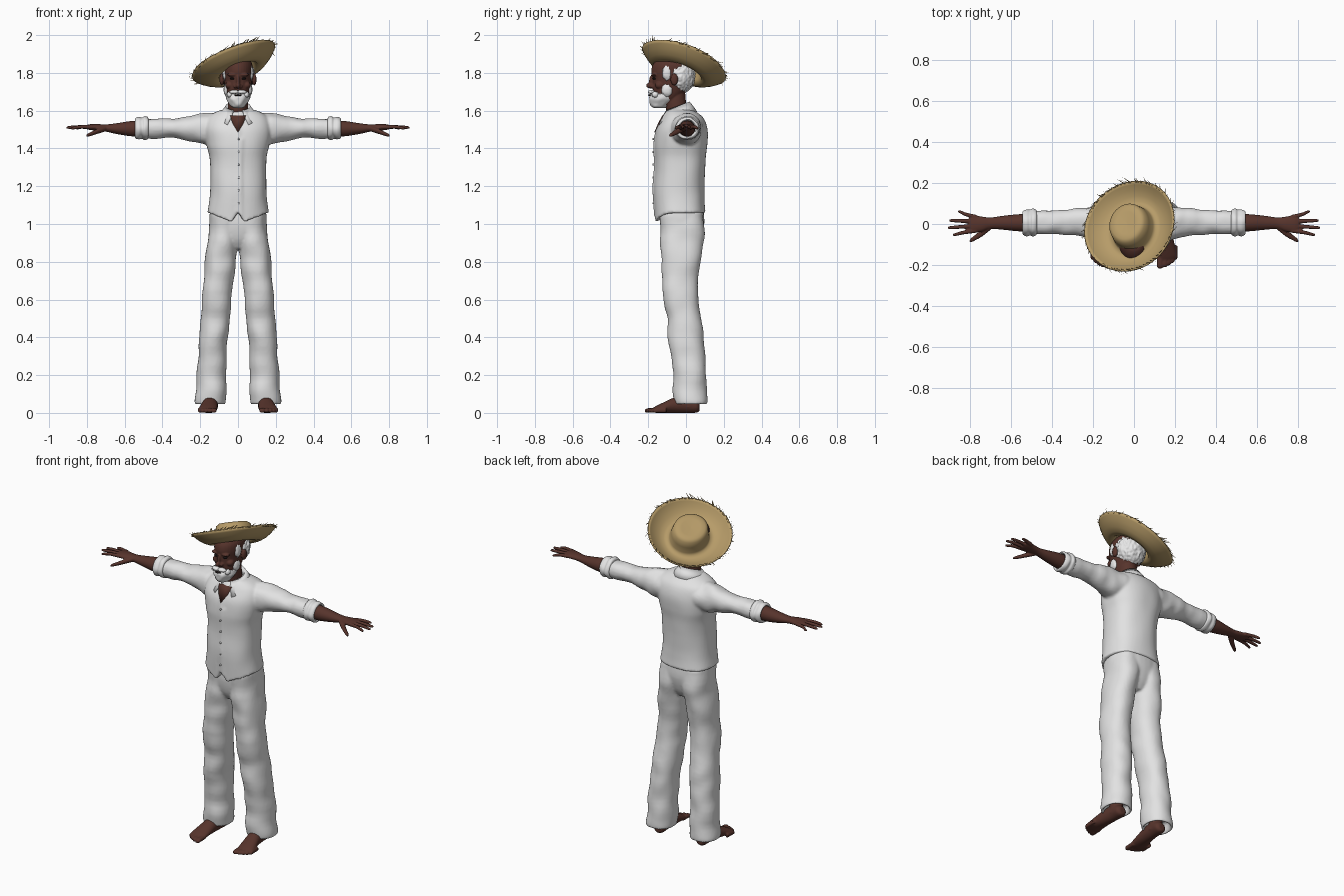
import bpy, bmesh, math, random
from mathutils import Vector, Matrix, noise

random.seed(4)


def material(name, rgb):
    m = bpy.data.materials.new(name)
    m.diffuse_color = (*rgb, 1)
    return m


CLOTH = material("white cloth", (0.76, 0.76, 0.76))
SKIN = material("brown skin", (0.095, 0.034, 0.025))
HAIR = material("white hair", (0.80, 0.80, 0.80))
STRAW = material("straw", (0.47, 0.33, 0.14))
DARK = material("dark eyes", (0.015, 0.01, 0.01))


def finish(bm, name, mat, voxel=0, smooth=0, solid=0):
    bmesh.ops.recalc_face_normals(bm, faces=bm.faces)
    for f in bm.faces:
        f.smooth = True
    me = bpy.data.meshes.new(name)
    bm.to_mesh(me)
    bm.free()
    me.materials.append(mat)
    ob = bpy.data.objects.new(name, me)
    bpy.context.collection.objects.link(ob)
    if solid:
        s = ob.modifiers.new("thickness", 'SOLIDIFY')
        s.thickness, s.offset = solid, 0
    if voxel:
        r = ob.modifiers.new("merge", 'REMESH')
        r.mode, r.voxel_size, r.use_smooth_shade = 'VOXEL', voxel, True
    if smooth:
        s = ob.modifiers.new("soften", 'SMOOTH')
        s.factor, s.iterations = 0.5, smooth
    return ob


def loft(bm, secs, axis, sides=32, p=2.0, steps=4, mirror=False, warp=None):
    """Rings (t, c1, c2, r1, r2) along an axis, joined by a smooth surface."""
    s = [Vector(q) for q in secs]
    s = [s[0]] + s + [s[-1]]
    path = []
    for i in range(1, len(s) - 2):
        a, b, c, d = s[i - 1:i + 3]
        for k in range(steps):
            u = k / steps
            path.append(0.5 * (2 * b + (c - a) * u + (2 * a - 5 * b + 4 * c - d) * u * u
                               + (3 * b - a - 3 * c + d) * u ** 3))
    path.append(s[-1])

    def place(t, u, v):
        return Vector([(t, u, v), (u, t, v), (u, v, t)][axis])

    for sgn in ((1, -1) if mirror else (1,)):
        rings, mids = [], []
        for t, c1, c2, r1, r2 in path:
            mid, ring = place(t, c1, c2), []
            for k in range(sides):
                a = 2 * math.pi * k / sides
                cu, sv = math.cos(a), math.sin(a)
                co = place(t, c1 + r1 * math.copysign(abs(cu) ** (2 / p), cu),
                           c2 + r2 * math.copysign(abs(sv) ** (2 / p), sv))
                if warp:
                    co = warp(co, mid)
                ring.append(bm.verts.new((co.x * sgn, co.y, co.z)))
            rings.append(ring)
            mids.append(mid)
        for r0, r1 in zip(rings, rings[1:]):
            for k in range(sides):
                j = (k + 1) % sides
                bm.faces.new((r0[k], r0[j], r1[j], r1[k]))
        for ring, mid in ((rings[0], mids[0]), (rings[-1], mids[-1])):
            m = bm.verts.new((mid.x * sgn, mid.y, mid.z))
            for k in range(sides):
                bm.faces.new((ring[k], ring[(k + 1) % sides], m))


def blob(bm, c, r, rough=0, mirror=False, sub=3):
    for sgn in ((1, -1) if mirror else (1,)):
        new = bmesh.ops.create_icosphere(bm, subdivisions=sub, radius=1)["verts"]
        for v in new:
            k = 1 + rough * noise.noise(v.co * 7)
            v.co = Vector((sgn * (c[0] + v.co.x * r[0] * k), c[1] + v.co.y * r[1] * k, c[2] + v.co.z * r[2] * k))


def folds(amp, fx, fz):
    def warp(v, mid):
        return v + (v - mid) * amp * noise.noise(Vector((v.x * fx, v.y * fx, v.z * fz)))
    return warp


# trousers: two legs with hollow hems and a pelvis
bm = bmesh.new()
loft(bm, [(.10, .143, .02, .066, .072), (.055, .145, .022, .068, .074), (.048, .145, .022, .08, .088),
          (.1, .143, .02, .083, .091), (.2, .14, .018, .076, .087), (.3, .135, .01, .074, .09),
          (.4, .13, 0, .075, .095), (.5, .12, -.008, .077, .093), (.6, .113, -.027, .079, .094),
          (.7, .102, -.03, .08, .096), (.8, .092, -.026, .08, .106), (.88, .085, -.022, .081, .115),
          (.95, .078, -.02, .079, .118), (1.06, .07, -.02, .076, .112)],
     2, p=2.2, mirror=True, warp=folds(.1, 9, 11))
loft(bm, [(.87, 0, -.022, .05, .07), (.92, 0, -.022, .12, .1), (1.0, 0, -.02, .15, .117),
          (1.08, 0, -.02, .148, .112)], 2, p=2.3)
finish(bm, "trousers", CLOTH, .008, 3)


# shirt: torso with pointed front hem and notch, plus sleeves
def torso(v, mid):
    v = folds(.035, 9, 7)(v, mid)
    if v.y < -.1 and abs(v.x - .004) < .016:
        v.y -= .006
    w = max(0, min(1, (1.2 - v.z) / .15))
    f = max(0, min(1, -(v.y + .03) / .1))
    hem = .008 - .062 * f * max(0, 1 - abs(v.x) / .16) + .07 * f * max(0, 1 - abs(v.x) / .035)
    v.z += w * hem
    return v


bm = bmesh.new()
loft(bm, [(1.05, 0, -.03, .163, .135), (1.12, 0, -.035, .154, .134), (1.2, 0, -.037, .148, .133),
          (1.34, 0, -.03, .149, .135), (1.42, 0, -.026, .168, .139), (1.5, 0, -.022, .18, .134),
          (1.56, 0, -.016, .165, .108), (1.595, 0, -.025, .115, .075), (1.61, 0, -.035, .06, .05)],
     2, sides=80, p=2.35, steps=6, warp=torso)
loft(bm, [(.08, 0, 1.5, .09, .088), (.18, .005, 1.507, .084, .081), (.25, .008, 1.506, .07, .07),
          (.34, .008, 1.509, .06, .05), (.44, .008, 1.506, .058, .053), (.5, .008, 1.506, .055, .052)],
     0, mirror=True, warp=folds(.13, 16, 8))
finish(bm, "shirt", CLOTH, .008, 2)

# rolled cuffs
bm = bmesh.new()
loft(bm, [(.474, .006, 1.506, .05, .047), (.478, .006, 1.506, .062, .058), (.495, .006, 1.506, .066, .061),
          (.508, .006, 1.506, .06, .055), (.525, .006, 1.506, .063, .059), (.541, .006, 1.506, .058, .055),
          (.543, .006, 1.506, .048, .045), (.52, .006, 1.506, .043, .04)],
     0, mirror=True, warp=folds(.1, 22, 22))
finish(bm, "rolled_cuffs", CLOTH)

# collar: open band folded outwards
bm = bmesh.new()
rows = []
N = 28
for i in range(N + 1):
    a = math.radians(22 + 316 * i / N)
    back = (1 - math.cos(a)) / 2
    s, c = math.sin(a), -math.cos(a)
    tip = max(0, 1 - min(i, N - i) / 4)
    rows.append([bm.verts.new(q) for q in (
        (s * .06, -.045 + c * .055, 1.565 + .04 * back),
        (s * .066, -.045 + c * .065, 1.598 + .047 * back),
        (s * .083, -.043 + c * .083, 1.572 + .045 * back),
        (s * (.098 + .05 * tip), -.041 + c * (.097 + .012 * tip), 1.548 + .045 * back - .025 * tip))])
for r0, r1 in zip(rows, rows[1:]):
    for k in range(3):
        bm.faces.new((r0[k], r0[k + 1], r1[k + 1], r1[k]))
finish(bm, "collar", CLOTH, solid=.006)

# shirt buttons
bm = bmesh.new()
for i in range(6):
    m = Matrix.Translation((.004, -.172, 1.11 + .068 * i)) @ Matrix.Rotation(math.pi / 2, 4, 'X')
    bmesh.ops.create_cone(bm, cap_ends=True, segments=10, radius1=.005, radius2=.005, depth=.012, matrix=m)
finish(bm, "buttons", CLOTH)

# bare chest in the open neckline
bm = bmesh.new()
tri = [(-.042, -.125, 1.575), (.042, -.125, 1.575), (.03, -.147, 1.535), (0, -.168, 1.485), (-.03, -.147, 1.535)]
base = [bm.verts.new(q) for q in tri]
rear = [bm.verts.new((x, y + .05, z)) for x, y, z in tri]
bm.faces.new(base)
bm.faces.new(rear[::-1])
for k in range(5):
    j = (k + 1) % 5
    bm.faces.new((base[k], rear[k], rear[j], base[j]))
finish(bm, "chest_opening", SKIN)

# head, neck, nose, brows and ears
bm = bmesh.new()
loft(bm, [(1.5, 0, -.04, .058, .07), (1.57, 0, -.045, .052, .058), (1.64, 0, -.055, .052, .056),
          (1.7, 0, -.06, .05, .055)], 2)
loft(bm, [(1.63, 0, -.11, .035, .045), (1.67, 0, -.098, .058, .073), (1.72, 0, -.082, .069, .094),
          (1.765, 0, -.075, .074, .102), (1.81, 0, -.072, .078, .112), (1.85, 0, -.068, .074, .104),
          (1.88, 0, -.065, .05, .07), (1.888, 0, -.065, .015, .02)], 2)
blob(bm, (0, -.186, 1.733), (.013, .026, .016))
blob(bm, (0, -.178, 1.758), (.010, .018, .032))
blob(bm, (.014, -.178, 1.728), (.010, .014, .010), mirror=True)
blob(bm, (.03, -.168, 1.79), (.028, .016, .009), mirror=True)
blob(bm, (.045, -.14, 1.735), (.022, .024, .02), mirror=True)
blob(bm, (.086, -.062, 1.765), (.012, .02, .032), mirror=True)
finish(bm, "head", SKIN, .004, 2)

# eyes and mouth
bm = bmesh.new()
blob(bm, (.03, -.167, 1.77), (.013, .010, .006), mirror=True)
blob(bm, (0, -.192, 1.682), (.02, .010, .005))
finish(bm, "eyes_and_mouth", DARK)

# hair around the back of the head
bm = bmesh.new()
blob(bm, (0, -.032, 1.785), (.088, .08, .092), .09, sub=5)
blob(bm, (.068, -.1, 1.8), (.014, .025, .04), .2, mirror=True)
finish(bm, "hair", HAIR)

# beard, sideburns and moustache
bm = bmesh.new()
loft(bm, [(1.613, 0, -.14, .018, .025), (1.622, 0, -.138, .036, .045), (1.645, 0, -.13, .053, .062),
          (1.672, 0, -.12, .063, .073), (1.69, 0, -.115, .065, .068)], 2, warp=folds(.12, 60, 40))
blob(bm, (.06, -.1, 1.71), (.016, .03, .035), .15, mirror=True)
blob(bm, (.02, -.183, 1.699), (.026, .018, .011), .15, mirror=True)
blob(bm, (.045, -.163, 1.685), (.014, .018, .016), .15, mirror=True)
finish(bm, "beard", HAIR)

# forearms and hands
bm = bmesh.new()
loft(bm, [(.48, .006, 1.506, .042, .042), (.56, .006, 1.505, .042, .041), (.64, .006, 1.505, .034, .029),
          (.70, .004, 1.508, .028, .019), (.74, 0, 1.511, .036, .018), (.785, 0, 1.513, .043, .015),
          (.805, .002, 1.513, .036, .01)], 0, mirror=True)
for y0, x1, y1, dz in ((-.032, .885, -.052, -.004), (-.01, .909, -.018, 0), (.013, .902, .017, 0), (.034, .86, .06, -.004)):
    xm, ym = (.785 + x1) / 2, (y0 + y1) / 2
    loft(bm, [(.77, y0, 1.513, .011, .011), (xm, ym, 1.514, .0095, .0095),
              (x1 - .01, y1, 1.511 + dz, .0075, .0075), (x1, y1, 1.51 + dz, .003, .003)], 0, 12, mirror=True)
loft(bm, [(.70, -.012, 1.505, .016, .014), (.74, -.042, 1.492, .018, .014), (.775, -.066, 1.478, .014, .011),
          (.797, -.08, 1.47, .01, .008), (.803, -.084, 1.468, .004, .004)], 0, 12, mirror=True)
finish(bm, "arms_and_hands", SKIN, .004, 1)

# bare feet with toes
bm = bmesh.new()
loft(bm, [(.072, .142, .03, .018, .02), (.055, .142, .035, .035, .034), (.0, .144, .045, .038, .045),
          (-.06, .149, .041, .041, .041), (-.11, .155, .03, .046, .03), (-.155, .16, .019, .048, .019),
          (-.175, .158, .015, .036, .012)], 1, mirror=True)
for x, y, r in ((.128, -.218, .016), (.152, -.212, .011), (.171, -.202, .0105), (.188, -.19, .01), (.203, -.174, .0095)):
    loft(bm, [(y + .07, x, .015, r, .014), (y + .03, x, .014, r, .013), (y + .008, x, .012, r, .011),
              (y, x, .01, r * .4, .004)], 1, 12, mirror=True)
loft(bm, [(.03, .143, .01, .038, .04), (.12, .143, .02, .036, .04), (.2, .142, .02, .034, .036)], 2, mirror=True)
finish(bm, "feet", SKIN, .005, 1)

# tilted straw hat: crown and dished brim
normal = Vector((-.42, .40, 1)).normalized()
TILT = Matrix.Translation((-.02, -.01, 1.855)) @ Vector((0, 0, 1)).rotation_difference(normal).to_matrix().to_4x4()
profile = [(.001, .04), (.05, .046), (.075, .047), (.09, .036), (.097, 0), (.103, -.04), (.113, -.057),
           (.14, -.058), (.17, -.047), (.2, -.028), (.222, -.008), (.234, .005)]
bm = bmesh.new()
rings = []
for r, z in profile:
    stretch = 1 + .2 * max(0, 1 - r / .2)
    rings.append([bm.verts.new(TILT @ Vector((r * math.cos(a), r * stretch * math.sin(a),
                  z + .006 * math.sin(2 * a + 1) * (r / .23) ** 2)))
                  for a in (2 * math.pi * k / 64 for k in range(64))])
for r0, r1 in zip(rings, rings[1:]):
    for k in range(64):
        j = (k + 1) % 64
        bm.faces.new((r0[k], r0[j], r1[j], r1[k]))
bm.faces.new(rings[0])
finish(bm, "straw_hat", STRAW, solid=.007)

# frayed straw ends around the brim
bm = bmesh.new()
for i in range(75):
    a = 2 * math.pi * (i + random.uniform(-.4, .4)) / 75
    out, tan = Vector((math.cos(a), math.sin(a), 0)), Vector((-math.sin(a), math.cos(a), 0))
    root = out * .226 + Vector((0, 0, .002))
    tip = root + out * random.uniform(.012, .03) + tan * random.uniform(.01, .05) + Vector((0, 0, random.uniform(-.01, .022)))
    w = .005
    b = [bm.verts.new(TILT @ (root + q)) for q in (tan * w, -tan * w, Vector((0, 0, w)))]
    t = bm.verts.new(TILT @ tip)
    bm.faces.new(b)
    for k in range(3):
        bm.faces.new((b[k], b[(k + 1) % 3], t))
finish(bm, "straw_fringe", STRAW)
